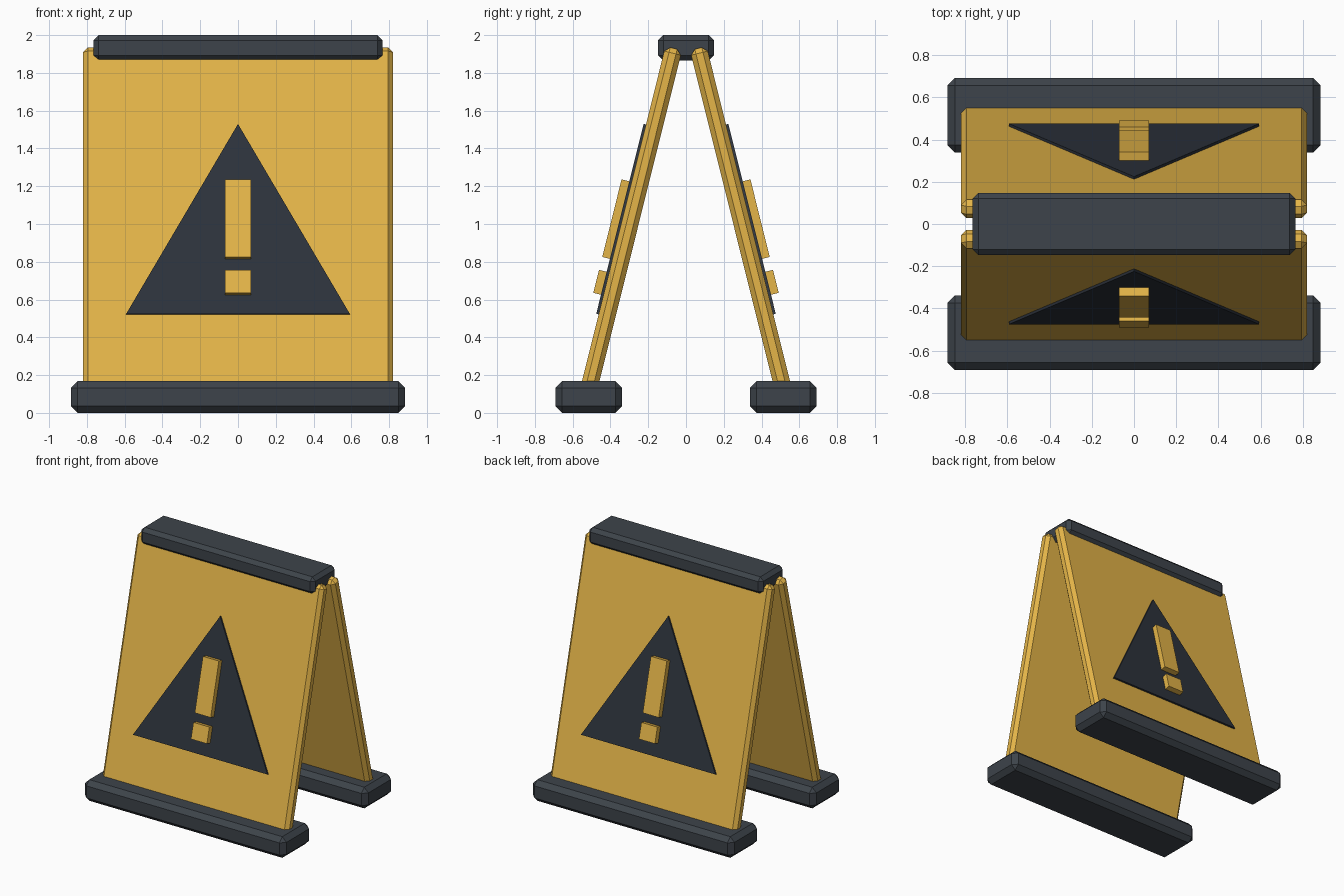
import bpy, bmesh, math
from mathutils import Matrix, Vector

if "Cube" in bpy.data.objects:
    bpy.data.objects.remove(bpy.data.objects["Cube"])


def material(name, rgb):
    m = bpy.data.materials.new(name)
    m.diffuse_color = (*rgb, 1)
    m.use_nodes = True
    m.node_tree.nodes["Principled BSDF"].inputs["Base Color"].default_value = m.diffuse_color
    return m


YELLOW = material("yellow", (0.78, 0.46, 0.065))
RUBBER = material("rubber", (0.047, 0.057, 0.069))
DARK = material("dark", (0.026, 0.033, 0.045))


def finish(bm, name, mat, frame):
    bmesh.ops.recalc_face_normals(bm, faces=bm.faces)
    bm.transform(frame)
    mesh = bpy.data.meshes.new(name)
    bm.to_mesh(mesh)
    bm.free()
    mesh.materials.append(mat)
    obj = bpy.data.objects.new(name, mesh)
    bpy.context.collection.objects.link(obj)


def block(name, lo, hi, mat, bevel=0, frame=Matrix()):
    lo, hi = Vector(lo), Vector(hi)
    bm = bmesh.new()
    bmesh.ops.create_cube(bm, size=1)
    bm.transform(Matrix.Translation((lo + hi) / 2) @ Matrix.Diagonal((*(hi - lo), 1)))
    if bevel:
        bmesh.ops.bevel(bm, geom=bm.edges[:], offset=bevel, segments=1, affect='EDGES')
    finish(bm, name, mat, frame)


def plate(name, points, y0, y1, mat, frame):
    bm = bmesh.new()
    face = bm.faces.new([bm.verts.new((x, y0, z)) for x, z in points])
    ext = bmesh.ops.extrude_face_region(bm, geom=[face])
    verts = [g for g in ext["geom"] if isinstance(g, bmesh.types.BMVert)]
    bmesh.ops.translate(bm, verts=verts, vec=(0, y1 - y0, 0))
    finish(bm, name, mat, frame)


# Each side is built in a leaning frame hung from the panel's top edge
lean = Matrix.Translation((0, -0.065, 1.93)) @ Matrix.Rotation(math.radians(-14), 4, 'X')
for side, turn in (("front", 0), ("back", math.pi)):
    spin = Matrix.Rotation(turn, 4, 'Z')
    frame = spin @ lean
    # Board
    block(side + "_panel", (-0.82, -0.045, -1.9), (0.82, 0.045, 0), YELLOW, 0.026, frame)
    # Warning triangle and raised mark
    plate(side + "_triangle", [(-0.592, -1.463), (0.592, -1.463), (0, -0.427)],
          -0.03, -0.058, DARK, frame)
    block(side + "_mark_bar", (-0.07, -0.1, -1.163), (0.07, -0.03, -0.74), YELLOW, 0, frame)
    block(side + "_mark_dot", (-0.07, -0.1, -1.359), (0.07, -0.03, -1.234), YELLOW, 0, frame)
    # Rubber foot
    block(side + "_foot", (-0.885, -0.692, 0), (0.885, -0.338, 0.168), RUBBER, 0.036, spin)

# Top hinge cap
block("top_cap", (-0.766, -0.148, 1.865), (0.766, 0.148, 2.0), RUBBER, 0.028)
